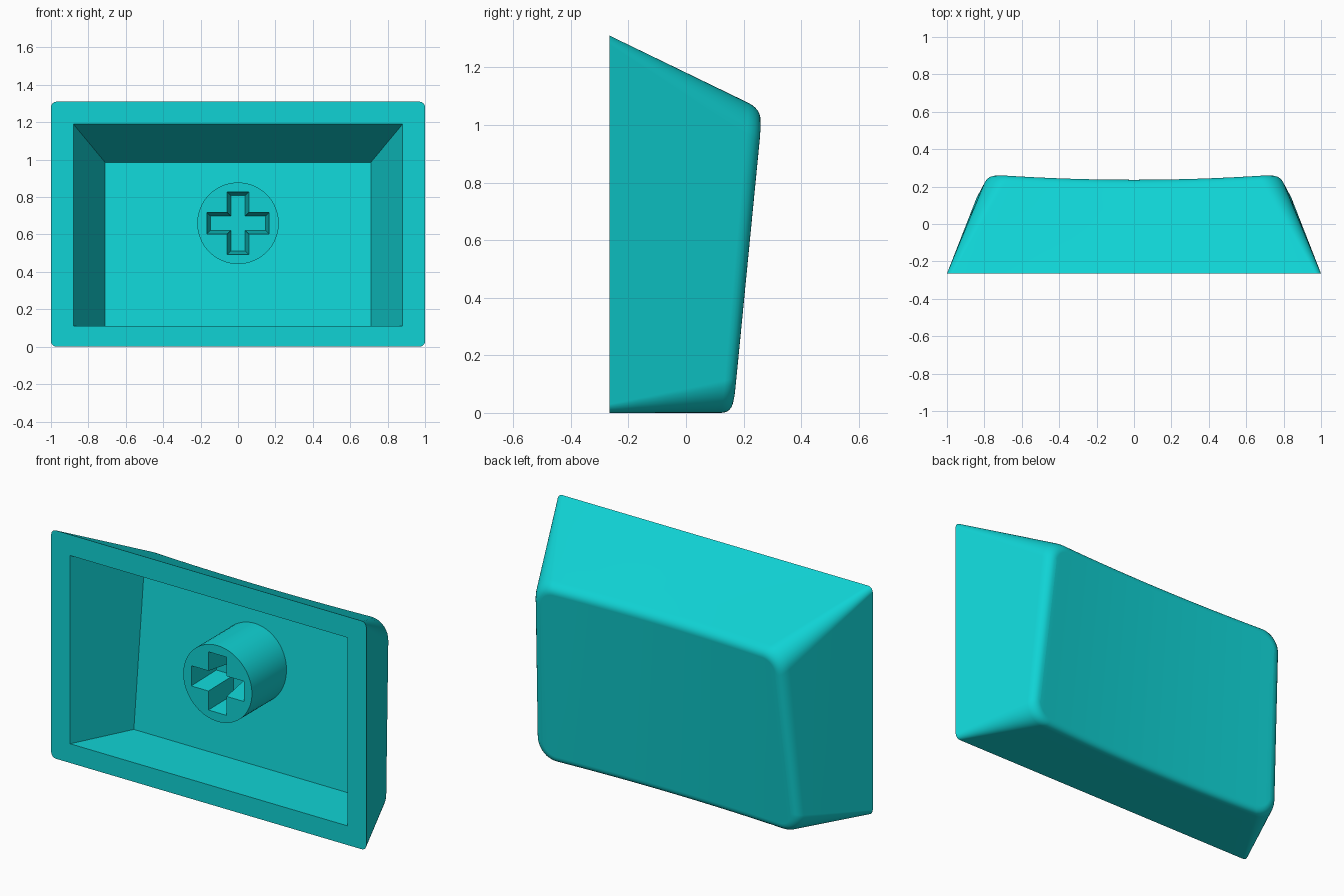
import bpy, bmesh, math

cube = bpy.data.objects.get("Cube")
if cube:
    bpy.data.objects.remove(cube, do_unlink=True)

FRONT = -0.265

# Single turquoise plastic
COLOR = (0.005, 0.65, 0.66, 1)
plastic = bpy.data.materials.new("turquoise plastic")
plastic.use_nodes = True
plastic.diffuse_color = COLOR
plastic.node_tree.nodes["Principled BSDF"].inputs["Base Color"].default_value = COLOR


def finish(bm, name):
    bmesh.ops.recalc_face_normals(bm, faces=bm.faces)
    mesh = bpy.data.meshes.new(name)
    bm.to_mesh(mesh)
    bm.free()
    obj = bpy.data.objects.new(name, mesh)
    bpy.context.collection.objects.link(obj)
    mesh.materials.append(plastic)
    bpy.ops.object.select_all(action="DESELECT")
    bpy.context.view_layer.objects.active = obj
    obj.select_set(True)
    bpy.ops.object.shade_smooth_by_angle(angle=math.radians(30))
    weighted = obj.modifiers.new("even_shading", "WEIGHTED_NORMAL")
    weighted.keep_sharp = True
    return obj


def add_loop(bm, points):
    return [bm.verts.new(p) for p in points]


def bridge(bm, a, b):
    n = len(a)
    for i in range(n):
        j = (i + 1) % n
        bm.faces.new((a[i], a[j], b[j], b[i]))


def fill_between(bm, outer, inner):
    """Flat front-facing face with a hole."""
    edges = []
    for loop in (outer, inner):
        for i, v in enumerate(loop):
            w = loop[(i + 1) % len(loop)]
            edges.append(bm.edges.get((v, w)) or bm.edges.new((v, w)))
    bmesh.ops.triangle_fill(bm, edges=edges, use_beauty=True, normal=(0, -1, 0))


def rounded_outline(w_low, w_high, z0, z1, r, arc=8, span=20):
    """Rounded trapezoid as (x, z): upper half left to right, lower half back."""
    def half(w, z, sign):
        right = []
        for k in range(arc + 1):
            a = math.pi / 2 * (1 - k / arc)
            right.append((w - r + r * math.cos(a), z + sign * r * (math.sin(a) - 1)))
        left = [(-x, h) for x, h in reversed(right)]
        edge = [((w - r) * (2 * k / span - 1), z) for k in range(1, span)]
        return left + edge + right
    return half(w_high, z1, 1) + half(w_low, z0, -1)[::-1]


def dished(x, z):
    """Sloping back surface, hollowed across its width."""
    return 0.163 + 0.1 * z - 0.028 * (1 - min(1, (x / 0.77) ** 2))


def mix(a, b, t):
    return tuple(p + (q - p) * t for p, q in zip(a, b))


# Cap shell: tapered outside, rounded back edge, dished back face
bm = bmesh.new()
base = [(x, FRONT, z) for x, z in rounded_outline(1, 1, 0, 1.31, 0.03)]
rim = [(x, dished(x, z), z) for x, z in rounded_outline(0.828, 0.785, 0, 1.055, 0.12)]
F = 0.04
inset = [(x, dished(x, z), z)
         for x, z in rounded_outline(0.828 - F, 0.785 - F, F, 1.055 - F, 0.12 - F)]
wall_end = 0.91
sections = [[mix(a, b, t * wall_end) for a, b in zip(base, rim)]
            for t in (0, 0.25, 0.5, 0.75, 1)]
shoulder = sections[-1]
for k in range(1, 7):
    t = k / 6
    sections.append([mix(mix(a, b, t), mix(b, c, t), t)
                     for a, b, c in zip(shoulder, rim, inset)])
loops = [add_loop(bm, s) for s in sections]
for a, b in zip(loops, loops[1:]):
    bridge(bm, a, b)
last = loops[-1]
half = len(last) // 2
upper, lower = last[:half], last[half:][::-1]
for i in range(half - 1):
    bm.faces.new((upper[i], upper[i + 1], lower[i + 1], lower[i]))

# Hollow inside, with a sloping floor
corners = ((-1, 0), (1, 0), (1, 1), (-1, 1))
opening = add_loop(bm, [(0.88 * s, FRONT, 0.11 + 1.08 * t) for s, t in corners])
floor = add_loop(bm, [(0.71 * s, 0.07 + 0.092 * t, 0.11 + 0.875 * t) for s, t in corners])
bridge(bm, opening, floor)
bm.faces.new(floor)
fill_between(bm, loops[0], opening)
finish(bm, "cap_shell")

# Mounting stem with a cross-shaped socket
STEM_Z, STEM_FRONT, STEM_BACK = 0.66, -0.185, 0.16


def circle(y, r=0.218, n=64):
    return [(r * math.cos(2 * math.pi * i / n), y, STEM_Z + r * math.sin(2 * math.pi * i / n))
            for i in range(n)]


def cross(y, arm, width):
    quarter = [(arm, -width), (arm, width), (width, width)]
    points = []
    for _ in range(4):
        points += [(x, y, STEM_Z + z) for x, z in quarter]
        quarter = [(-z, x) for x, z in quarter]
    return points


bm = bmesh.new()
front = add_loop(bm, circle(STEM_FRONT))
back = add_loop(bm, circle(STEM_BACK))
bridge(bm, front, back)
bm.faces.new(back)
mouth = add_loop(bm, cross(STEM_FRONT, 0.167, 0.058))
bottom = add_loop(bm, cross(0.015, 0.148, 0.038))
bridge(bm, mouth, bottom)
bm.faces.new(bottom)
fill_between(bm, front, mouth)
finish(bm, "stem")
